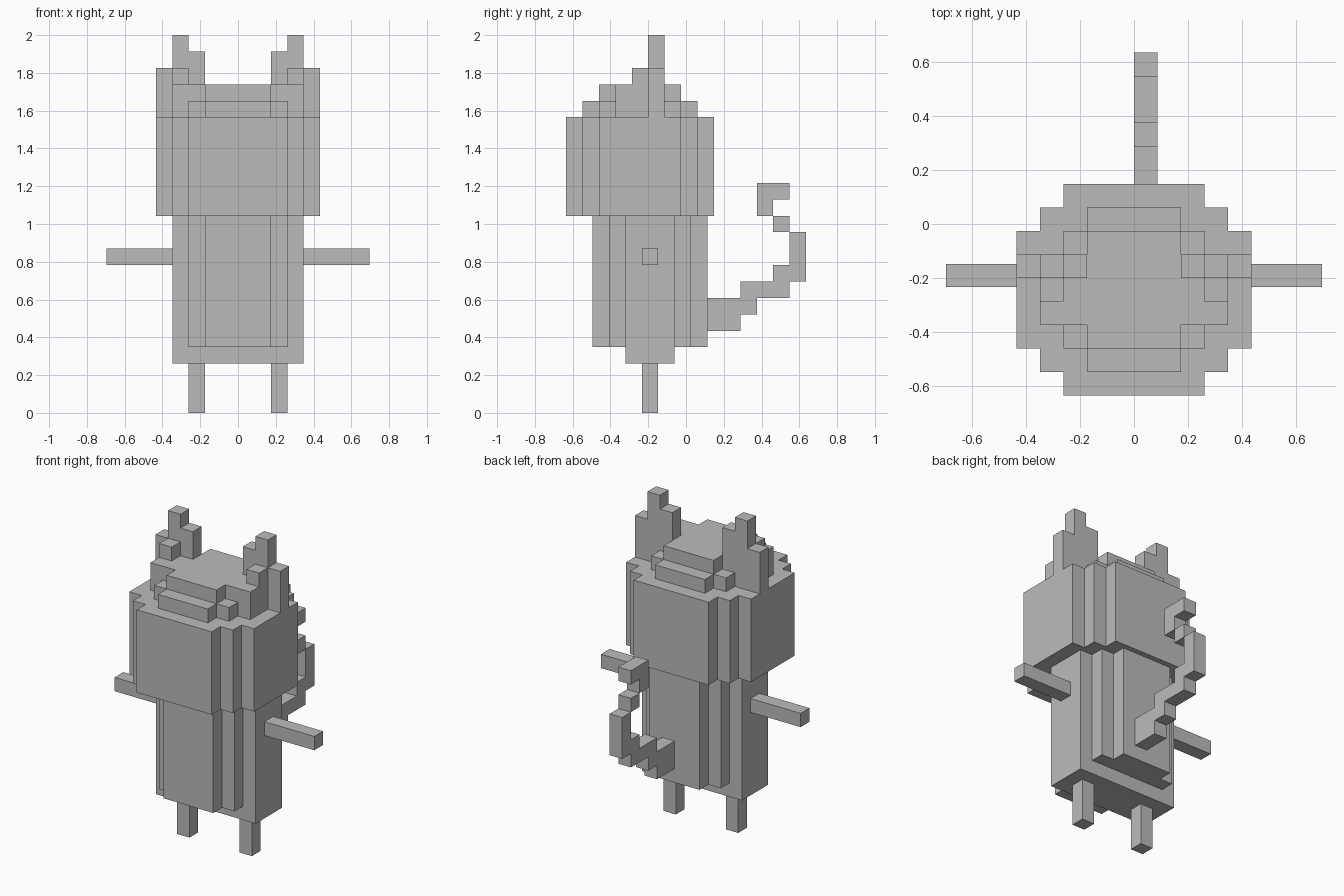
import bpy
import bmesh
from mathutils import Vector

if "Cube" in bpy.data.objects:
    bpy.data.objects.remove(bpy.data.objects["Cube"])

U = 2 / 23            # one cube
HEAD_Y = -0.635       # front of head
BODY_Y = -0.495       # front of body

grey = bpy.data.materials.new("plain grey")
grey.diffuse_color = (0.5, 0.5, 0.5, 1)
grey.use_nodes = True
grey.node_tree.nodes["Principled BSDF"].inputs["Base Color"].default_value = grey.diffuse_color


def prism(name, outline, lo, hi, axes, origin=(0, 0, 0)):
    """Extrude a 2D outline (in cubes) from lo to hi; axes = (u, v, extrusion)."""
    def place(p, depth):
        co = Vector((0, 0, 0))
        co[axes[0]], co[axes[1]], co[axes[2]] = p[0], p[1], depth
        return co * U + Vector(origin)

    bm = bmesh.new()
    face = bm.faces.new([bm.verts.new(place(p, lo)) for p in outline])
    out = bmesh.ops.extrude_face_region(bm, geom=[face])
    shift = Vector((0, 0, 0))
    shift[axes[2]] = (hi - lo) * U
    bmesh.ops.translate(bm, vec=shift,
                        verts=[g for g in out["geom"] if isinstance(g, bmesh.types.BMVert)])
    bmesh.ops.recalc_face_normals(bm, faces=bm.faces)
    mesh = bpy.data.meshes.new(name)
    bm.to_mesh(mesh)
    bm.free()
    mesh.materials.append(grey)
    obj = bpy.data.objects.new(name, mesh)
    bpy.context.collection.objects.link(obj)
    return obj


def stepped(name, steps, z0, z1, y):
    """Upright block with stepped corners; steps = (half width, front, back)."""
    right = []
    for i, (w, f, b) in enumerate(steps):
        right.append((w, f))
        if i + 1 < len(steps):
            right.append((w, steps[i + 1][1]))
    for i in range(len(steps) - 1, -1, -1):
        w, f, b = steps[i]
        if i + 1 < len(steps):
            right.append((w, steps[i + 1][2]))
        right.append((w, b))
    left = [(-px, py) for px, py in reversed(right)]
    return prism(name, right + left, z0, z1, (0, 1, 2), (0, y, 0))


def box(name, x, y, z, oy):
    pts = [(x[0], y[0]), (x[1], y[0]), (x[1], y[1]), (x[0], y[1])]
    return prism(name, pts, z[0], z[1], (0, 1, 2), (0, oy, 0))


# Head and its stepped crown
stepped("head", [(3, 0, 9), (4, 1, 8), (5, 2, 7)], 12, 18, HEAD_Y)
stepped("crown_lower", [(2, 1, 8), (3, 2, 7), (4, 3, 5)], 18, 19, HEAD_Y)
stepped("crown_upper", [(2, 2, 7), (4, 3, 5)], 19, 20, HEAD_Y)

# Torso, with a narrower layer beneath
stepped("body", [(2, 0, 7), (3, 1, 6), (4, 2, 5)], 4, 12, BODY_Y)
box("body_base", (-4, 4), (2, 5), (3, 4), BODY_Y)

# Ears, arms and legs on both sides
ear = [(2, 18), (5, 18), (5, 21), (4, 21), (4, 23), (3, 23), (3, 22), (2, 22)]
for side, s in (("right", 1), ("left", -1)):
    prism("ear_" + side, [(s * x, z) for x, z in ear], 5, 6, (0, 2, 1), (0, HEAD_Y, 0))
    box("inner_ear_" + side, (s * 3, s * 4), (4, 5), (20, 21), HEAD_Y)
    box("arm_" + side, (s * 4, s * 8), (3, 4), (9, 10), BODY_Y)
    box("leg_" + side, (s * 2, s * 3), (3, 4), (0, 3), BODY_Y)

# Curled tail, as a chain of blocks: (back start, back end, bottom, top)
for i, (a, b, z0, z1) in enumerate([(0, 2, 5, 7), (2, 3, 6, 8), (3, 4, 7, 8), (4, 5, 7, 9),
                                    (5, 6, 8, 11), (4, 5, 11, 12), (3, 4, 12, 14),
                                    (4, 5, 13, 14)]):
    box("tail_%d" % (i + 1), (0, 1), (7 + a, 7 + b), (z0, z1), BODY_Y)
